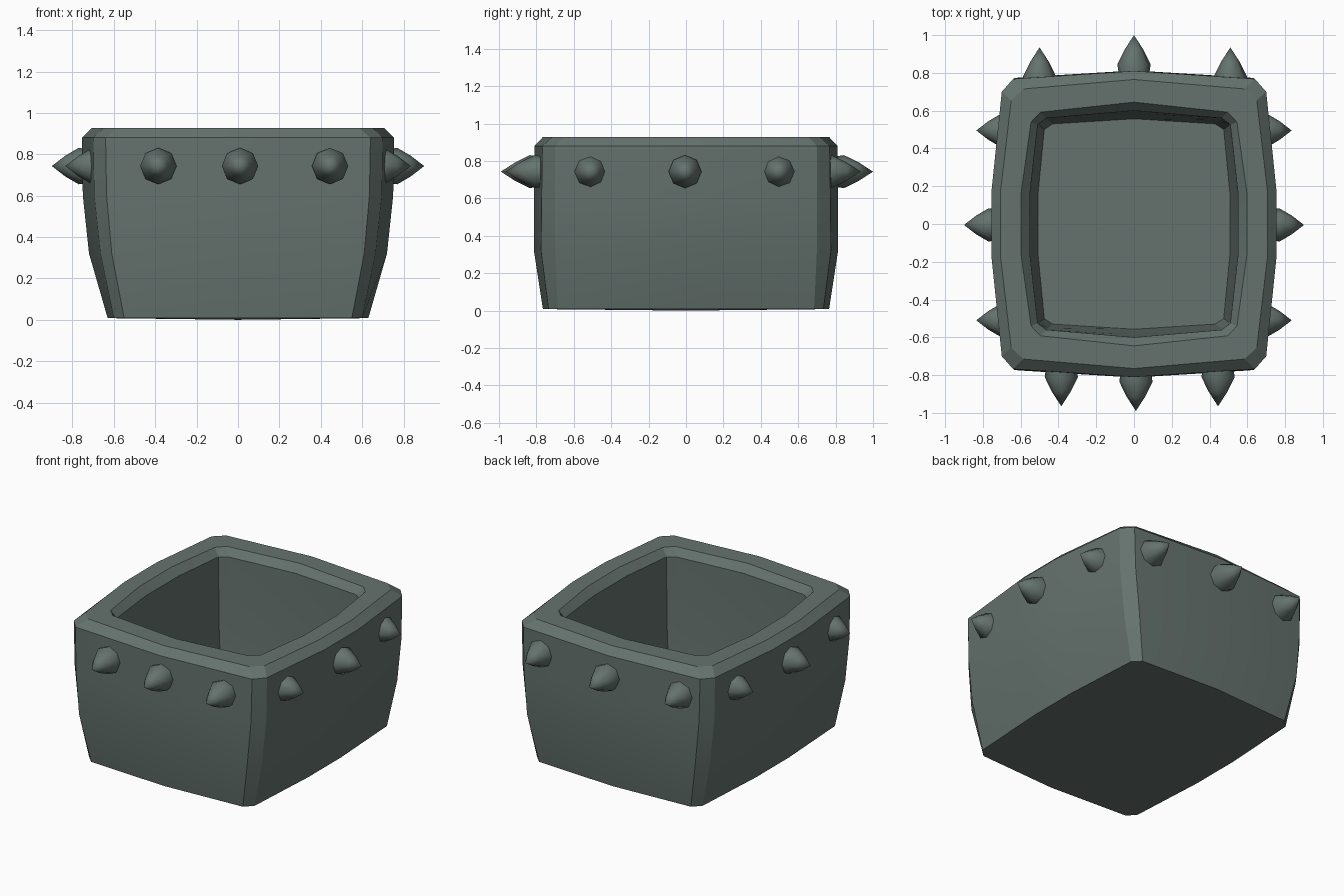
import bpy, bmesh, math
from mathutils import Vector, Matrix

if "Cube" in bpy.data.objects:
    bpy.data.objects.remove(bpy.data.objects["Cube"])

mat = bpy.data.materials.new("dark grey green")
mat.diffuse_color = (0.13, 0.17, 0.155, 1)
mat.use_nodes = True
mat.node_tree.nodes["Principled BSDF"].inputs["Base Color"].default_value = mat.diffuse_color


def finish(name, bm, angle):
    bmesh.ops.recalc_face_normals(bm, faces=bm.faces)
    me = bpy.data.meshes.new(name)
    bm.to_mesh(me)
    bm.free()
    me.materials.append(mat)
    ob = bpy.data.objects.new(name, me)
    bpy.context.collection.objects.link(ob)
    bpy.ops.object.select_all(action='DESELECT')
    ob.select_set(True)
    bpy.context.view_layer.objects.active = ob
    bpy.ops.object.shade_smooth_by_angle(angle=math.radians(angle))
    return ob


# Bowl: stacked bulging rings (z, side x, corner x/y, corner x/y, peak y)
rings = [
    (0.008, 0.63, 0.60, 0.685, 0.55, 0.735, 0.765),
    (0.32, 0.72, 0.665, 0.70, 0.61, 0.775, 0.813),
    (0.60, 0.75, 0.695, 0.70, 0.635, 0.772, 0.812),
    (0.88, 0.755, 0.70, 0.70, 0.64, 0.768, 0.81),
    (0.928, 0.707, 0.65, 0.655, 0.585, 0.715, 0.765),
    (0.928, 0.597, 0.545, 0.54, 0.495, 0.592, 0.645),
    (0.88, 0.55, 0.51, 0.525, 0.465, 0.56, 0.60),
    (0.40, 0.54, 0.50, 0.52, 0.455, 0.55, 0.588),
    (0.12, 0.507, 0.475, 0.50, 0.43, 0.53, 0.557),
]


def outline(sx, ax, ay, bx, by, py):
    q = [(sx, 0.17), (ax, ay), (bx, by)]
    right = q + [(0, py)]
    left = [(-x, y) for x, y in reversed(q)]
    top = right + left
    return top + [(-x, -y) for x, y in top]


bm = bmesh.new()
loops = [[bm.verts.new((x, y, r[0])) for x, y in outline(*r[1:])] for r in rings]
n = len(loops[0])
for a, b in zip(loops, loops[1:]):
    for i in range(n):
        j = (i + 1) % n
        bm.faces.new((a[i], a[j], b[j], b[i]))
# Underside and inner floor, fanned to a centre point
for loop, z in ((loops[0], 0.0), (loops[-1], 0.12)):
    c = bm.verts.new((0, 0, z))
    for i in range(n):
        bm.faces.new((loop[i], loop[(i + 1) % n], c))
finish("bowl", bm, 25)


# Spikes: eight-sided pointed studs
def spike(name, tip, direction, length):
    d = Vector(direction)
    rot = d.to_track_quat('Z', 'Y').to_matrix().to_4x4()
    m = Matrix.Translation(tip) @ rot
    prof = [(0.075, -length - 0.09), (0.088, -length), (0.050, -length * 0.50)]
    bm = bmesh.new()
    rr = [[bm.verts.new(m @ Vector((r * math.cos(k * math.pi / 4),
                                    r * math.sin(k * math.pi / 4), h)))
           for k in range(8)] for r, h in prof]
    for a, b in zip(rr, rr[1:]):
        for k in range(8):
            bm.faces.new((a[k], a[(k + 1) % 8], b[(k + 1) % 8], b[k]))
    t = bm.verts.new(tip)
    for k in range(8):
        bm.faces.new((rr[-1][k], rr[-1][(k + 1) % 8], t))
    bm.faces.new(rr[0])
    finish(name, bm, 50)


Z = 0.743
for i, (x, y) in enumerate(((-0.385, 0.965), (0.01, 0.99), (0.445, 0.965))):
    spike(f"front_spike_{i}", (x, -y, Z), (0, -1, 0), 0.155)
for i, (x, y) in enumerate(((-0.50, 0.935), (0.0, 1.0), (0.51, 0.935))):
    spike(f"back_spike_{i}", (x, y, Z), (0, 1, 0), 0.155)
for i, (y, x) in enumerate(((-0.51, 0.835), (-0.005, 0.90), (0.495, 0.835))):
    spike(f"right_spike_{i}", (x, y, Z), (1, 0, 0), 0.13)
    spike(f"left_spike_{i}", (-x, y, Z), (-1, 0, 0), 0.13)
